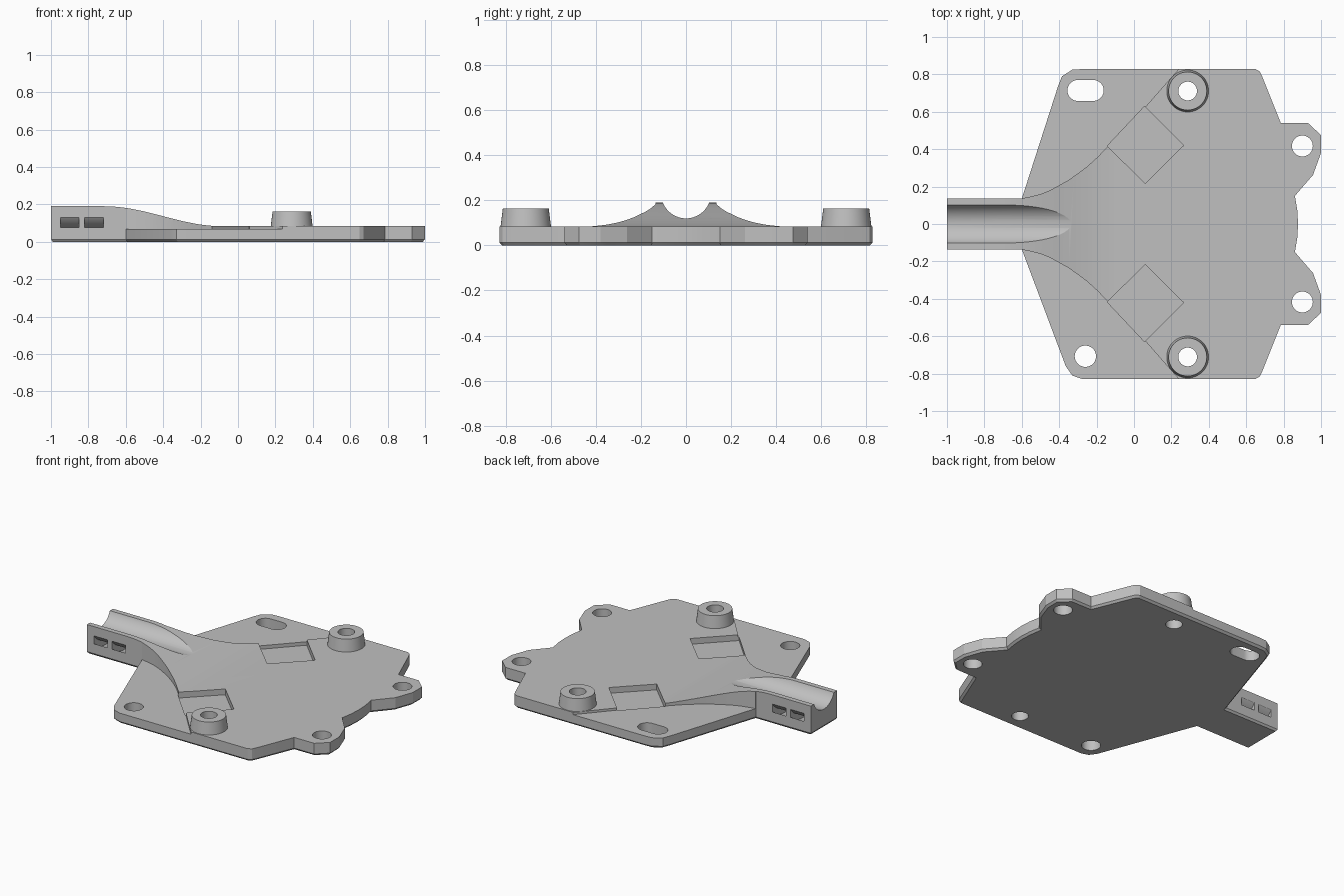
import bpy, bmesh, math

cube = bpy.data.objects.get("Cube")
if cube:
    bpy.data.objects.remove(cube, do_unlink=True)

grey = bpy.data.materials.new("plain_grey")
grey.use_nodes = True
COLOUR = (0.53, 0.53, 0.53, 1)
grey.diffuse_color = COLOUR
grey.node_tree.nodes["Principled BSDF"].inputs["Base Color"].default_value = COLOUR

# Maps a 2D profile point plus a depth onto each extrusion axis
AXES = {
    "X": lambda a, b, d: (d, a, b),
    "Y": lambda a, b, d: (a, d, b),
    "Z": lambda a, b, d: (a, b, d),
}


def prism(name, points, low, high, axis="Z", top_scale=1, centre=(0, 0), bevel=0):
    """Extrude a closed profile, optionally tapered or chamfered underneath."""
    bm = bmesh.new()
    place = AXES[axis]
    cx, cy = centre
    start = [bm.verts.new(place(a, b, low)) for a, b in points]
    end = [bm.verts.new(place(cx + (a - cx) * top_scale, cy + (b - cy) * top_scale, high))
           for a, b in points]
    base = bm.faces.new(start)
    bm.faces.new(end)
    n = len(points)
    for i in range(n):
        j = (i + 1) % n
        bm.faces.new((start[i], start[j], end[j], end[i]))
    bmesh.ops.recalc_face_normals(bm, faces=bm.faces[:])
    if bevel:
        bmesh.ops.inset_individual(bm, faces=[base], thickness=bevel)
        for v in base.verts:
            v.co.z -= bevel
    mesh = bpy.data.meshes.new(name)
    bm.to_mesh(mesh)
    bm.free()
    mesh.materials.append(grey)
    obj = bpy.data.objects.new(name, mesh)
    bpy.context.collection.objects.link(obj)
    return obj


def combine(target, tool, operation="DIFFERENCE"):
    """Apply a boolean and discard the tool."""
    mod = target.modifiers.new("join", "BOOLEAN")
    mod.operation = operation
    mod.solver = "EXACT"
    mod.object = tool
    bpy.context.view_layer.objects.active = target
    bpy.ops.object.modifier_apply(modifier=mod.name)
    bpy.data.objects.remove(tool, do_unlink=True)


def arc(cx, cy, r, start, stop, steps):
    return [(cx + r * math.cos(math.radians(start + (stop - start) * i / steps)),
             cy + r * math.sin(math.radians(start + (stop - start) * i / steps)))
            for i in range(steps + 1)]


def circle(cx, cy, r, n=40):
    return arc(cx, cy, r, 0, 360, n)[:-1]


def mirrored(points, side):
    return [(x, y * side) for x, y in points]


# Outline of the plate with its arm and two mounting ears
ear_side = [(0.65, 0.828), (0.672, 0.815), (0.685, 0.79), (0.785, 0.54), (0.93, 0.54),
            (1, 0.475), (1, 0.38), (0.957, 0.262), (0.86, 0.15), (0.873, 0.075)]
arm_left = [(-1, 0.135), (-0.6, 0.135), (-0.405, 0.74), (-0.385, 0.79), (-0.33, 0.825), (-0.28, 0.828)]
arm_right = [(-0.28, -0.828), (-0.33, -0.81), (-0.365, -0.76), (-0.6, -0.135), (-1, -0.135)]
outline = arm_left + ear_side + [(0.877, 0)] + mirrored(ear_side, -1)[::-1] + arm_right
plate = prism("mounting_plate", outline, 0.013, 0.25, bevel=0.013)

# Ramp from the tall arm down to the flat plate
TALL, FLAT = 0.19, 0.083
ramp = [(-1.1, TALL)]
for i in range(25):
    t = i / 24
    ramp.append((-0.72 + 0.64 * t, FLAT + (TALL - FLAT) * (1 + math.cos(math.pi * t)) / 2))
ramp += [(1.1, FLAT), (1.1, 0.4), (-1.1, 0.4)]
combine(plate, prism("ramp_cutter", ramp, -1, 1, "Y"))

# Lower shoulders outside the flared edge, and square pockets along it
flare = [(-0.8, 0.137), (-0.6, 0.137), (-0.55, 0.147), (-0.5, 0.16), (-0.45, 0.18),
         (-0.4, 0.207), (-0.35, 0.235), (-0.3, 0.27), (-0.25, 0.308), (-0.2, 0.353),
         (-0.14, 0.414), (-0.04, 0.514), (0.06, 0.625), (0.165, 0.745), (0.245, 0.835),
         (0.245, 1), (-0.8, 1)]
pocket = [(-0.143, 0.417), (0.057, 0.63), (0.265, 0.42), (0.06, 0.217)]
for side in (1, -1):
    combine(plate, prism("shoulder_cutter", mirrored(flare, side), 0.068, 0.5))
    combine(plate, prism("pocket_cutter", mirrored(pocket, side), 0.045, 0.5))

# Round channel along the arm
combine(plate, prism("channel_cutter", circle(0, 0.23, 0.11, 64), -1.1, -0.15, "X"))

# Curved tie slots passing under the channel
tie = arc(0, 0.225, 0.2, 205, 335, 24) + arc(0, 0.225, 0.165, 335, 205, 24)
for x in (-0.9, -0.77):
    combine(plate, prism("tie_cutter", tie, x - 0.05, x + 0.05, "X"))

# Tapered bosses
for side in (1, -1):
    spot = (0.287, 0.711 * side)
    boss = prism("boss", circle(*spot, 0.116, 48), 0.05, 0.163, top_scale=0.88, centre=spot)
    combine(plate, boss, "UNION")

# Through holes, and one elongated adjustment slot
holes = [circle(0.287, 0.711 * s, 0.05) for s in (1, -1)]
holes += [circle(0.9, 0.417 * s, 0.056) for s in (1, -1)]
holes.append(circle(-0.26, -0.707, 0.057))
holes.append(arc(-0.218, 0.714, 0.056, -90, 90, 18) + arc(-0.3, 0.714, 0.056, 90, 270, 18))
for hole in holes:
    combine(plate, prism("hole_cutter", hole, -0.2, 0.5))

# Smooth the rounded walls and keep crisp edges
bpy.ops.object.select_all(action="DESELECT")
plate.select_set(True)
bpy.context.view_layer.objects.active = plate
bpy.ops.object.shade_smooth_by_angle(angle=math.radians(18))
